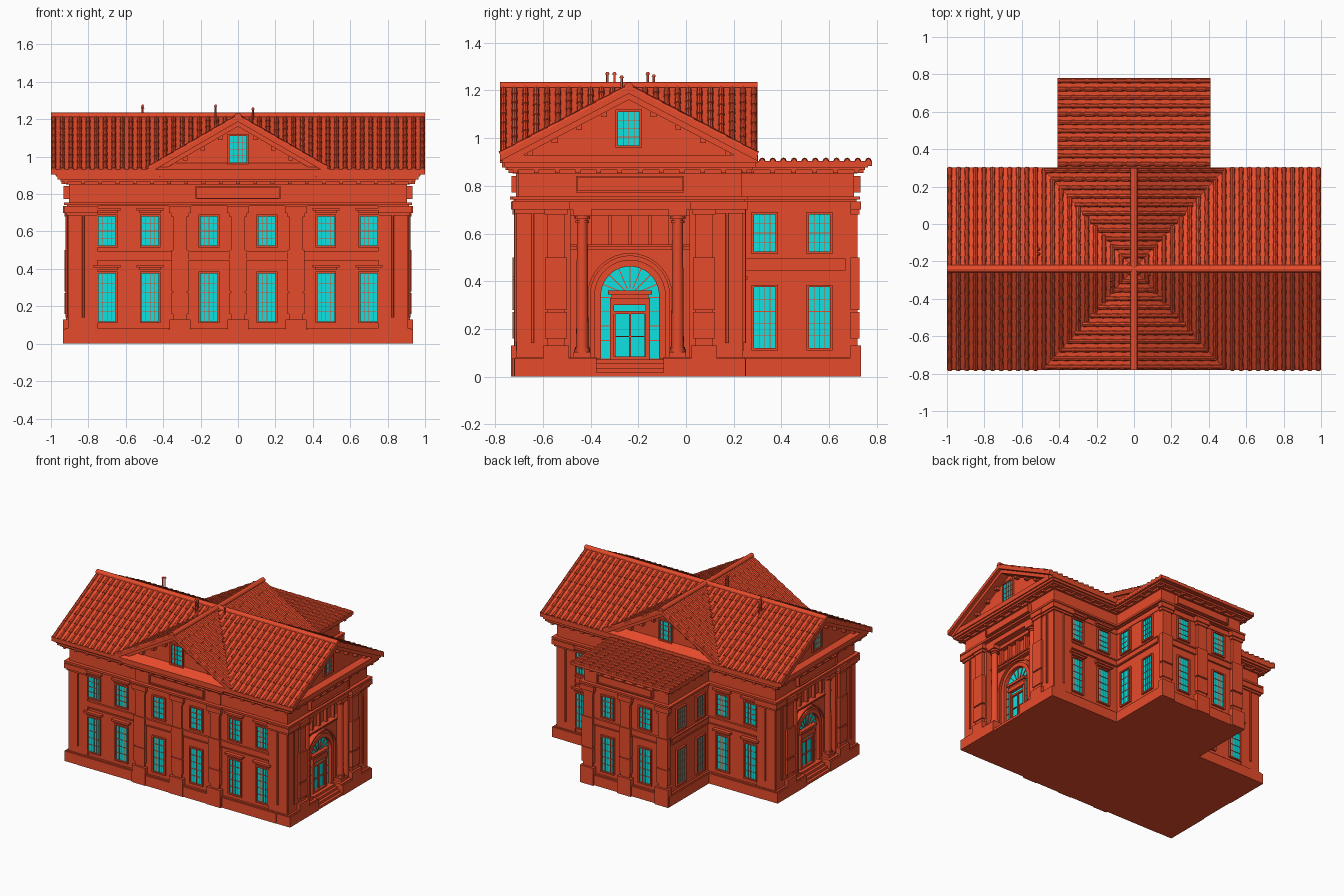
import bpy, bmesh, math
from collections import defaultdict
from mathutils import Matrix, Vector as V

if "Cube" in bpy.data.objects:
    bpy.data.objects.remove(bpy.data.objects["Cube"])

P = defaultdict(bmesh.new)          # one mesh per named part


def plane(deg, x, y):
    """Facade frame: u runs along the wall, d points out of it, z is up."""
    return Matrix.Translation((x, y, 0)) @ Matrix.Rotation(math.radians(deg), 4, 'Z')


W = Matrix.Identity(4)
FRONT, RIGHT, LEFT = plane(0, 0, -.70), plane(90, .90, -.235), plane(-90, -.90, -.235)
WING_BACK, MAIN_BACK = plane(180, 0, .70), plane(180, 0, .23)
WING_R, WING_L = plane(90, .345, .445), plane(-90, -.345, .445)


def prism(name, M, pts, d0, d1):
    bm = P[name]
    a = [bm.verts.new(M @ V((u, -d0, z))) for u, z in pts]
    b = [bm.verts.new(M @ V((u, -d1, z))) for u, z in pts]
    bm.faces.new(a)
    bm.faces.new(b[::-1])
    for i in range(len(a)):
        j = (i + 1) % len(a)
        bm.faces.new((a[i], b[i], b[j], a[j]))


def box(name, M, u0, u1, d0, d1, z0, z1):
    prism(name, M, [(u0, z0), (u1, z0), (u1, z1), (u0, z1)], d0, d1)


def frame(name, M, u0, u1, z0, z1, t, d0, d1):
    box(name, M, u0 - t, u0, d0, d1, z0 - t, z1 + t)
    box(name, M, u1, u1 + t, d0, d1, z0 - t, z1 + t)
    box(name, M, u0, u1, d0, d1, z0 - t, z0)
    box(name, M, u0, u1, d0, d1, z1, z1 + t)


def cylinder(name, p, r0, r1, z0, z1, n=16):
    bmesh.ops.create_cone(P[name], cap_ends=True, segments=n, radius1=r0, radius2=r1, depth=z1 - z0,
                          matrix=Matrix.Translation((p[0], p[1], (z0 + z1) / 2)))


def window(M, u, z0, z1, rows, d=0.0):
    box('window_glass', M, u - .045, u + .045, d - .01, d + .003, z0, z1)
    frame('window_frames', M, u - .045, u + .045, z0, z1, .01, d - .01, d + .014)
    for i in (1, 2, 3):
        c = u - .045 + .0225 * i
        box('window_bars', M, c - .0015, c + .0015, d - .01, d + .006, z0, z1)
    for i in range(1, rows):
        c = z0 + (z1 - z0) * i / rows
        box('window_bars', M, u - .045, u + .045, d - .01, d + .006, c - .0015, c + .0015)


def bay(M, u, hood=False, d=0.0):
    window(M, u, .12, .375, 5, d)
    window(M, u, .525, .68, 4, d)
    for z in ((.395, .70) if hood else ()):
        box('window_hoods', M, u - .058, u + .058, d - .01, d + .018, z, z + .012)
        box('window_hoods', M, u - .072, u + .072, d - .01, d + .028, z + .012, z + .026)


def belt(M, u0, u1, d=0.0):
    box('belt_courses', M, u0, u1, d - .01, d + .009, .45, .49)
    for z in (.444, .487):
        box('belt_courses', M, u0, u1, d - .01, d + .015, z, z + .009)


def pilaster(M, u):
    for w, d, z0, z1 in ((.055, .035, 0, .13), (.038, .02, .13, .70), (.046, .027, .16, .27),
                         (.046, .027, .28, .50), (.048, .027, .68, .70), (.058, .035, .70, .735)):
        box('pilasters', M, u - w, u + w, -.01, d, z0, z1)


def tier(name, z0, z1, g, mx=.90, wing=True):
    """One horizontal layer of the plan: main block, front pavilion, back wing."""
    box(name, W, -mx - g, mx + g, .70 + g, -.23 - g, z0, z1)
    box(name, W, -.35 - g, .35 + g, .708 + g, .5, z0, z1)
    if wing:
        box(name, W, -.345 - g, .345 + g, -.1, -.70 - g, z0, z1)


# walls, plinth and stacked entablature
tier('walls', 0, .70, 0, .82)
tier('plinth', 0, .075, .022, .80)
tier('plinth', .07, .083, .014, .80)
tier('frieze', .70, .87, .004)
for z0, z1, g in ((.735, .742, .015), (.742, .756, .03), (.852, .866, .02)):
    tier('mouldings', z0, z1, g)
tier('cornice', .866, .880, .05)
tier('cornice', .878, .895, .064)
tier('cornice', .895, .93, .072, wing=False)

# windows, belts and pilasters of each long wall
for M, d in ((FRONT, .008), (WING_BACK, 0)):
    for s in (-1, 1):
        bay(M, .155 * s, d=d)
        pilaster(M, .31 * s)
    pilaster(M, 0)
    belt(M, -.33, .33, d)
for M in (FRONT, MAIN_BACK):
    for s in (-1, 1):
        for u in (.47, .70):
            bay(M, u * s, True)
        belt(M, *sorted((.34 * s, .75 * s)))
for M in (WING_R, WING_L):
    for u in (-.115, .115):
        bay(M, u)
    belt(M, -.225, .225)

# corner piers with capitals and downpipes
for M, a, b in ((FRONT, .75, .905), (MAIN_BACK, .75, .905), (RIGHT, .345, .47), (LEFT, .345, .47)):
    for s in (-1, 1):
        box('corner_piers', M, *sorted((a * s, b * s)), -.02, .01, 0, .70)
        box('corner_capitals', M, *sorted((a * s, (b + .012) * s)), -.02, .02, .685, .70)
        box('corner_capitals', M, *sorted((a * s, (b + .025) * s)), -.02, .03, .70, .737)
        c = M @ V((s * (a + b) / 2, -.015, 0))
        cylinder('downpipes', c, .006, .006, .14, .70, 8)


def arch(r, z0, cz=.34, n=18):
    return [(-r, z0)] + [(-r * math.cos(math.pi * i / n), cz + r * math.sin(math.pi * i / n))
                         for i in range(n + 1)] + [(r, z0)]


# recessed entrance on both ends
for M in (RIGHT, LEFT):
    for s in (-1, 1):
        box('walls', M, *sorted((.25 * s, .465 * s)), -.09, 0, 0, .70)
        box('plinth', M, *sorted((.14 * s, .485 * s)), -.09, .035, 0, .075)
        box('plinth', M, *sorted((.14 * s, .48 * s)), -.09, .025, .07, .083)
        pilaster(M, .31 * s)
        c = M @ V((.2 * s, .03, 0))
        cylinder('entrance_columns', c, .026, .022, .11, .66)
        for r, z0, z1 in ((.034, .10, .115), (.03, .115, .125), (.028, .645, .655), (.032, .66, .675)):
            cylinder('entrance_columns', c, r, r, z0, z1)
        box('column_blocks', M, .2 * s - .036, .2 * s + .036, -.07, .006, .08, .103)
        box('column_blocks', M, .2 * s - .038, .2 * s + .038, -.07, .008, .673, .70)
    for i in range(4):
        box('steps', M, -.14, .14, -.09, .03 - i * .02, i * .018, i * .018 + .018)
    prism('window_glass', M, arch(.126, .075), -.09, -.073)
    for r0, r1, d in ((.122, .15, -.045), (.15, .166, -.058), (.166, .178, -.042)):
        prism('entrance_arch', M, arch(r1, .075) + arch(r0, .075)[::-1], -.09, d)
    # door, lintel and fan bars
    frame('door_surround', M, -.066, .066, .085, .30, .018, -.08, -.055)
    for w, z0, z1, d in ((.084, .30, .33, -.05), (.078, .33, .345, -.058), (.092, .345, .362, -.045)):
        box('door_surround', M, -w, w, -.08, d, z0, z1)
    box('door_surround', M, -.066, .066, -.08, -.06, .262, .275)
    for u in (-.064, 0, .064):
        box('door_bars', M, u - .004, u + .004, -.08, -.064, .08, .27)
    box('door_bars', M, -.066, .066, -.08, -.064, .165, .170)
    for s in (-1, 1):
        for z in (.15, .21, .27, .33):
            box('door_bars', M, *sorted((.08 * s, .126 * s)), -.08, -.068, z, z + .004)
    for i in range(1, 8):
        a = math.pi * i / 8
        c, n = V((math.cos(a), math.sin(a))), V((-math.sin(a), math.cos(a))) * .002
        q = [c * .03 - n, c * .125 - n, c * .125 + n, c * .03 + n]
        prism('door_bars', M, [(p.x, p.y + .34) for p in q], -.08, -.068)
    # panelled strip above the arch
    box('entrance_lintel', M, -.25, .25, -.09, -.045, .53, .545)
    box('entrance_lintel', M, -.25, .25, -.09, -.035, .543, .553)
    box('entrance_lintel', M, -.25, .25, -.09, -.045, .675, .70)
    for u in (-.17, -.085, 0, .085, .17):
        box('entrance_lintel', M, u - .008, u + .008, -.09, -.055, .55, .68)

# blank sign panels
for M in (FRONT, RIGHT, LEFT, WING_BACK):
    box('sign_panels', M, -.22, .22, -.01, .02, .78, .835)
    frame('sign_panels', M, -.22, .22, .78, .835, .007, -.01, .032)

# cornice dentils
for M, a, b in ((FRONT, -.92, .92), (RIGHT, -.48, .48), (LEFT, -.48, .48), (WING_BACK, -.36, .36),
                (MAIN_BACK, .42, .92), (MAIN_BACK, -.92, -.42), (WING_R, -.17, .27), (WING_L, -.27, .17)):
    n = round((b - a) / .09)
    for i in range(n + 1):
        u = a + (b - a) * i / n
        box('dentils', M, u - .01, u + .01, 0, .045, .853, .872)

# roof: two crossing gables
YC, EX, EY, ZT, ZB = -.24, .49, .54, 1.215, .932
SIDE_R, SIDE_L = plane(90, 0, YC), plane(-90, 0, YC)
CROSS, CROSS_B = plane(0, 0, YC), plane(180, 0, YC)


def chevron(name, M, w, drop, t, d0, d1):
    k = (ZT - ZB) / (EX if M in (CROSS, CROSS_B) else EY)
    zt = ZT - drop
    zb = zt - k * w
    prism(name, M, [(-w, zb), (0, zt), (w, zb), (w, zb - t), (0, zt - t), (-w, zb - t)], d0, d1)


for M, e, L, g in ((SIDE_R, EY, 1.0, .91), (CROSS, EX, EY, .475)):
    k = (ZT - ZB) / e
    chevron('roof_slabs', M, e, 0, .028, -L, L)
    chevron('rake_mouldings', M, e - .04, .024, .03, -L + .025, L - .025)
    prism('gable_walls', M, [(-e + .04, .92), (e - .04, .92), (0, ZT - .04)], -g, g)
    for N in (M, SIDE_L if M is SIDE_R else CROSS_B):
        window(N, 0, .97, 1.11, 4, g)
        for s in (-1, 1):
            for i in range(1, 5):
                u = s * e * i / 5.2
                z = ZT - .05 - k * abs(u)
                box('rake_dentils', N, u - .012, u + .012, g - .01, g + .03, z - .022, z)


def rib(p0, p1, r=.0135):
    """A run of overlapping half-round tiles from eave p0 up to p1."""
    bm, a = P['roof_tiles'], p1 - p0
    side = a.cross(V((0, 0, 1))).normalized()
    up = side.cross(a).normalized()
    n = max(1, round(a.length / .075))
    for k in range(n):
        rings = []
        for t, rr in ((k / n, r), ((k + 1) / n, r * .72)):
            rings.append([bm.verts.new(p0 + a * t + side * rr * math.cos(q * math.pi / 4)
                                       + up * rr * math.sin(q * math.pi / 4)) for q in range(5)])
        for q in range(4):
            bm.faces.new((rings[0][q], rings[0][q + 1], rings[1][q + 1], rings[1][q]))
        bm.faces.new(rings[0][::-1])
        bm.faces.new(rings[1])
        bm.faces.new((rings[0][0], rings[1][0], rings[1][4], rings[0][4]))


# tile runs end at the valleys where the gables cross
for count, L, own, other, along_x in ((44, .985, EY, EX, True), (24, .525, EX, EY, False)):
    for i in range(count):
        c = -L + 2 * L * i / (count - 1)
        f = min(1, abs(c) / other)
        for s in (-1, 1):
            lo, z = s * own * f, ZT - (ZT - ZB) * f
            if along_x:
                rib(V((c, YC + lo, z)), V((c, YC, ZT)))
            else:
                rib(V((lo, YC + c, z)), V((0, YC + c, ZT)))

# ridge caps
for M, L in ((SIDE_R, 1.0), (CROSS, EY)):
    prism('ridge_caps', M, [(.02 * math.cos(math.pi * i / 6), ZT - .002 + .022 * math.sin(math.pi * i / 6))
                            for i in range(7)], -L, L)

# flat tiled wing roof
box('wing_roof', W, -.41, .41, -.24, -.78, .884, .905)
for i in range(12):
    y = .275 + .49 * i / 11
    rib(V((-.41, y, .905)), V((.41, y, .905)))

# vent pipes
for x, y, z in ((-.51, -.135, 1.26), (-.51, -.16, 1.27), (-.12, -.33, 1.27), (-.12, -.30, 1.27), (.08, -.27, 1.255)):
    cylinder('vent_pipes', (x, y), .005, .005, 1.12, z, 10)
    cylinder('vent_pipes', (x, y), .010, .004, z - .002, z + .008, 10)


def material(name, color):
    m = bpy.data.materials.new(name)
    m.diffuse_color = color
    m.use_nodes = True
    m.node_tree.nodes["Principled BSDF"].inputs["Base Color"].default_value = m.diffuse_color
    return m


RED, CYAN = material('red', (.79, .07, .024, 1)), material('cyan', (.004, .75, .75, 1))
for name, bm in P.items():
    bmesh.ops.recalc_face_normals(bm, faces=bm.faces)
    if name in ('entrance_columns', 'downpipes', 'vent_pipes'):
        for f in bm.faces:
            f.smooth = len(f.verts) == 4
    me = bpy.data.meshes.new(name)
    bm.to_mesh(me)
    bm.free()
    me.materials.append(CYAN if name == 'window_glass' else RED)
    bpy.context.collection.objects.link(bpy.data.objects.new(name, me))
